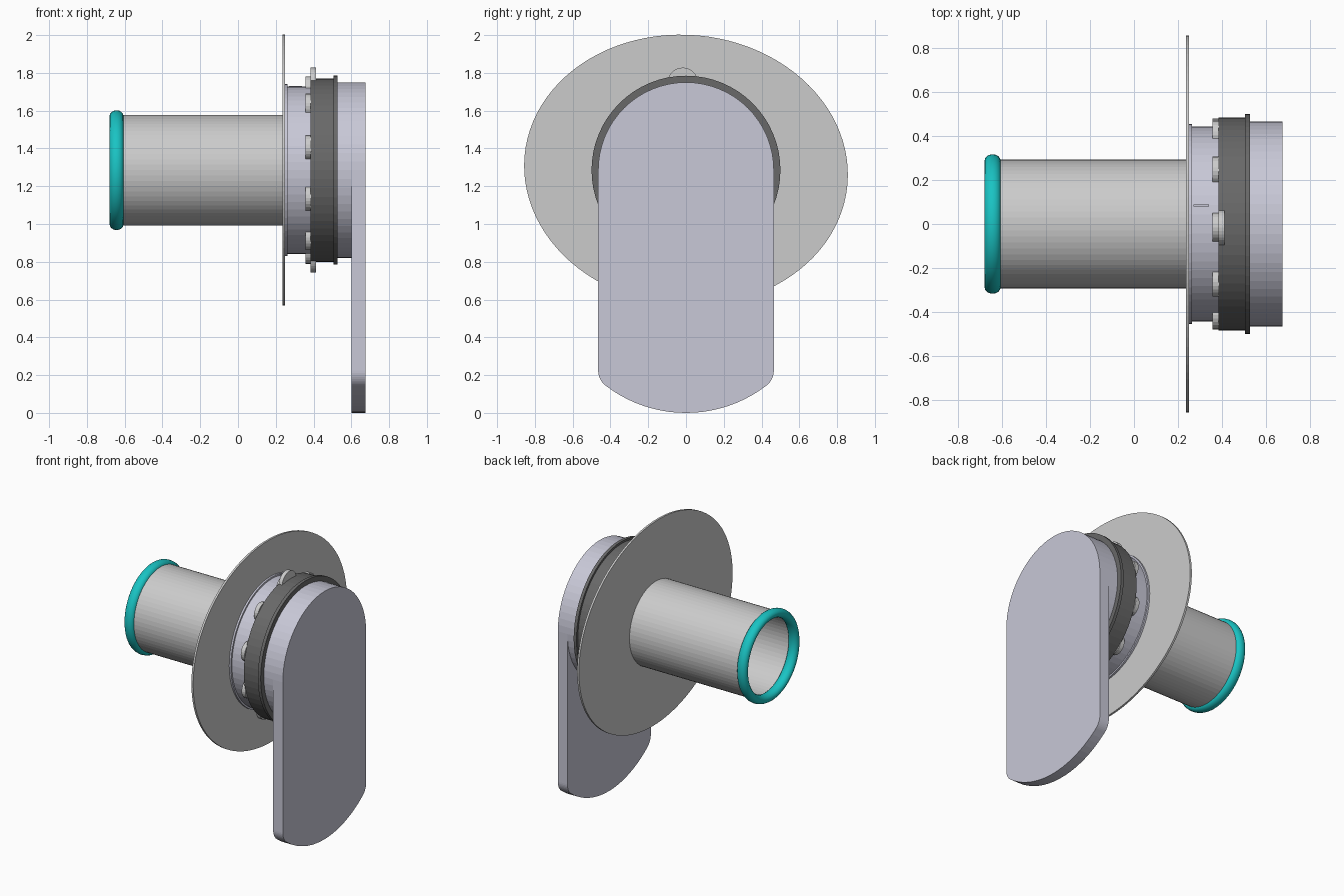
import bpy, bmesh
from math import sin, cos, pi, radians, asin

if "Cube" in bpy.data.objects:
    bpy.data.objects.remove(bpy.data.objects["Cube"])

ZC = 1.285  # height of the common horizontal axis


def material(name, rgb):
    m = bpy.data.materials.new(name)
    m.diffuse_color = (*rgb, 1)
    m.use_nodes = True
    m.node_tree.nodes["Principled BSDF"].inputs["Base Color"].default_value = m.diffuse_color
    return m


TEAL = material("teal", (0.01, 0.55, 0.55))
PALE = material("pale_grey", (0.58, 0.58, 0.68))
DARK = material("dark_grey", (0.14, 0.14, 0.14))


def finish(name, bm, mat=None, smooth=False):
    bmesh.ops.remove_doubles(bm, verts=bm.verts, dist=1e-5)
    bmesh.ops.recalc_face_normals(bm, faces=bm.faces)
    me = bpy.data.meshes.new(name)
    bm.to_mesh(me)
    bm.free()
    ob = bpy.data.objects.new(name, me)
    bpy.context.collection.objects.link(ob)
    if mat:
        me.materials.append(mat)
    if smooth:
        bpy.ops.object.select_all(action='DESELECT')
        ob.select_set(True)
        bpy.context.view_layer.objects.active = ob
        bpy.ops.object.shade_smooth_by_angle(angle=radians(35))
    return ob


def lathe(name, profile, mat=None, n=64, smooth=False):
    """Spin a closed (x, radius) profile about the axis."""
    bm = bmesh.new()
    rings = [[bm.verts.new((x, r * cos(2 * pi * i / n), ZC + r * sin(2 * pi * i / n)))
              for i in range(n)] for x, r in profile]
    for a, b in zip(rings, rings[1:] + rings[:1]):
        for i in range(n):
            j = (i + 1) % n
            bm.faces.new((a[i], a[j], b[j], b[i]))
    return finish(name, bm, mat, smooth)


def prism(name, outline, x0, x1, mat=None):
    """Extrude a (y, z) outline along x."""
    bm = bmesh.new()
    face = bm.faces.new([bm.verts.new((x0, y, z)) for y, z in outline])
    ext = bmesh.ops.extrude_face_region(bm, geom=[face])['geom']
    for v in ext:
        if isinstance(v, bmesh.types.BMVert):
            v.co.x = x1
    return finish(name, bm, mat)


def circle(y, z, r, n=64):
    return [(y + r * cos(2 * pi * i / n), z + r * sin(2 * pi * i / n)) for i in range(n)]


# hollow pipe and its rounded end ring
lathe("pipe", [(-0.64, 0.293), (0.24, 0.293), (0.24, 0.28), (-0.64, 0.28)])
lathe("end_ring", [(-0.643 + 0.037 * cos(t * pi / 8), 0.287 + 0.03 * sin(t * pi / 8))
                   for t in range(16)], TEAL, smooth=True)

# slightly tilted oval wall plate
tilt = -0.09
oval = []
for i in range(96):
    u, v = 0.858 * cos(i * pi / 48), 0.716 * sin(i * pi / 48)
    oval.append((u * cos(tilt) - v * sin(tilt), ZC + u * sin(tilt) + v * cos(tilt)))
prism("oval_plate", oval, 0.236, 0.25)

# stacked round body
prism("base_lip", circle(0, ZC, 0.455), 0.25, 0.263, PALE)
prism("base_body", circle(0, ZC, 0.443), 0.263, 0.39, PALE)
prism("dark_band", circle(0, ZC, 0.485), 0.385, 0.507, DARK)
prism("dark_rim", circle(0, ZC, 0.5), 0.505, 0.527, DARK)
prism("cap", circle(0, ZC, 0.465), 0.527, 0.602, PALE)

# bolt heads around the body, with larger discs at top and bottom
for i in range(10):
    a = radians(92) + i * pi / 5
    prism(f"bolt_head_{i + 1}", circle(0.43 * cos(a), ZC + 0.43 * sin(a), 0.066, 24), 0.357, 0.387)
for name, s in (("top_disc", 1), ("bottom_disc", -1)):
    prism(name, circle(-0.017 * s, ZC + 0.463 * s, 0.08, 32), 0.385, 0.412)

# small locating tab on the body
prism("locating_tab", [(0.08, 1.7), (0.088, 1.7), (0.088, 1.73), (0.08, 1.73)], 0.27, 0.34, PALE)

# long cover plate: round top, straight sides, shallow curved bottom with rounded corners
W, R, f = 0.465, 0.70, 0.1
cy, a0 = W - f, asin((W - f) / (R - f))
cz = R - (R - f) * cos(a0)
half = [(R - f) and (cy + f * sin(a0 + (pi / 2 - a0) * i / 8),
                     cz - f * cos(a0 + (pi / 2 - a0) * i / 8)) for i in range(9)]
bottom = [(R * sin(a0 * i / 10), R - R * cos(a0 * i / 10)) for i in range(10)]
right = bottom + half
top = [(W * cos(i * pi / 32), ZC + W * sin(i * pi / 32)) for i in range(33)]
left = [(-y, z) for y, z in reversed(right[1:])]
prism("cover_plate", right + top + left, 0.6, 0.675, PALE)
